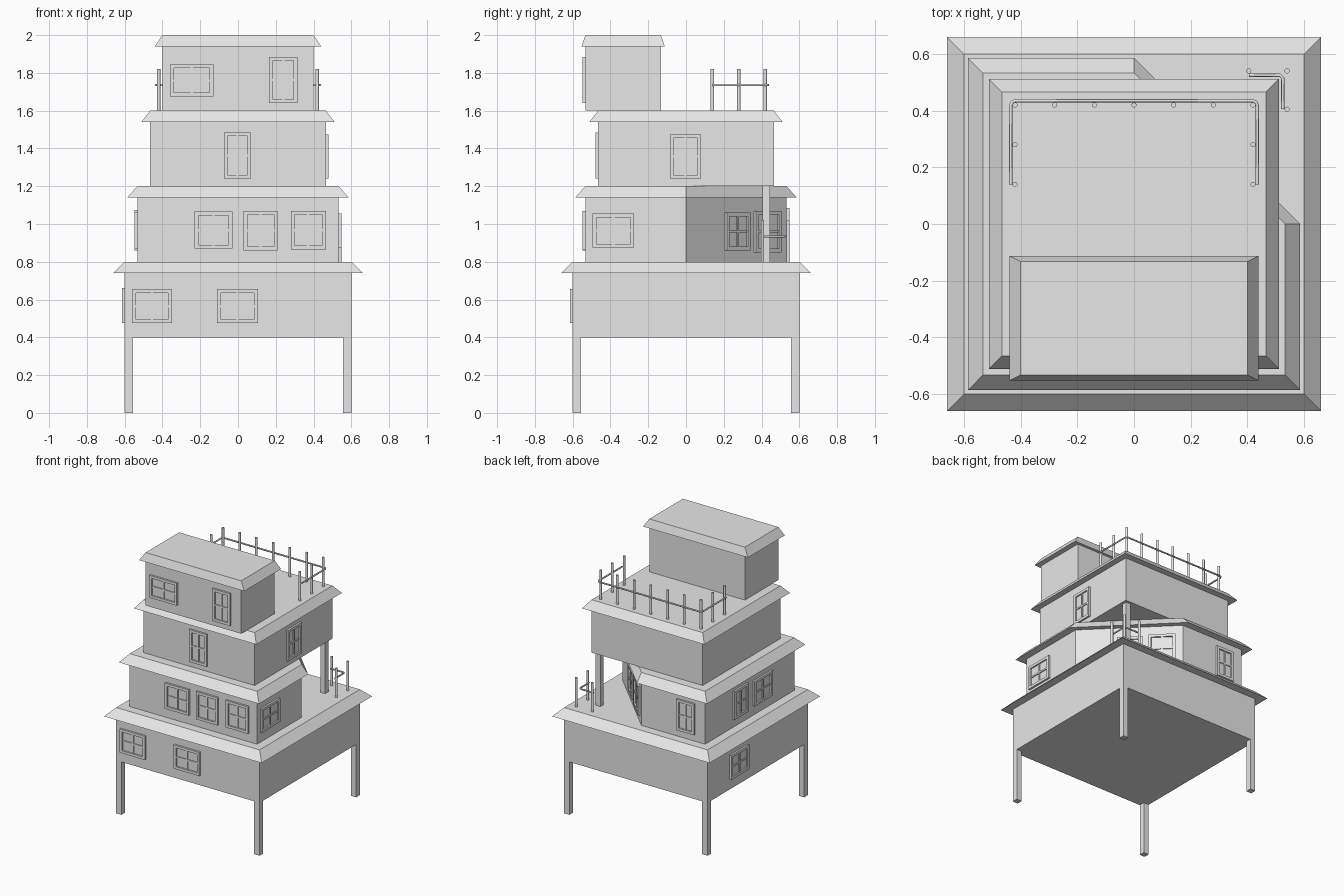
import bpy, bmesh
from math import radians
from mathutils import Matrix, Vector

cube = bpy.data.objects.get("Cube")
if cube:
    bpy.data.objects.remove(cube, do_unlink=True)

grey = bpy.data.materials.new("plain_grey")
grey.use_nodes = True
COLOUR = (0.8, 0.8, 0.8, 1)
grey.diffuse_color = COLOUR
grey.node_tree.nodes["Principled BSDF"].inputs["Base Color"].default_value = COLOUR


def finish(name, bm):
    bmesh.ops.recalc_face_normals(bm, faces=bm.faces)
    mesh = bpy.data.meshes.new(name)
    bm.to_mesh(mesh)
    bm.free()
    mesh.materials.append(grey)
    obj = bpy.data.objects.new(name, mesh)
    bpy.context.collection.objects.link(obj)
    return obj


def add_box(bm, lo, hi, matrix=Matrix()):
    lo, hi = Vector(lo), Vector(hi)
    size = Matrix.Diagonal((*(hi - lo), 1))
    bmesh.ops.create_cube(bm, size=1, matrix=matrix @ Matrix.Translation((lo + hi) / 2) @ size)


def box(name, lo, hi):
    bm = bmesh.new()
    add_box(bm, lo, hi)
    return finish(name, bm)


def storey(name, outline, base, centre_y=0):
    """Walls rising into a flared eave that slopes back to a flat roof."""
    bm = bmesh.new()
    rings = []
    for z, s in ((0, 1), (0.34, 1), (0.34, 1.1), (0.4, 1)):
        rings.append([bm.verts.new((x * s, centre_y + y * s, base + z)) for x, y in outline])
    n = len(outline)
    for a, b in zip(rings, rings[1:]):
        for i in range(n):
            j = (i + 1) % n
            bm.faces.new((a[i], a[j], b[j], b[i]))
    bm.faces.new(rings[0])
    bm.faces.new(rings[-1])
    return finish(name, bm)


def rect(hx, hy):
    return [(-hx, -hy), (hx, -hy), (hx, hy), (-hx, hy)]


def window(name, angle, dist, u0, u1, z0, z1):
    """Four-pane window; u runs along the wall to the right as seen from outside."""
    bm = bmesh.new()
    turn = Matrix.Rotation(radians(angle), 4, 'Z')
    um, zm, f, m = (u0 + u1) / 2, (z0 + z1) / 2, 0.02, 0.006

    def plate(a, b, c, d, depth):
        add_box(bm, (a, -dist - depth, c), (b, -dist + 0.005, d), turn)

    plate(u0, u0 + f, z0, z1, 0.014)
    plate(u1 - f, u1, z0, z1, 0.014)
    plate(u0 + f, u1 - f, z0, z0 + f, 0.014)
    plate(u0 + f, u1 - f, z1 - f, z1, 0.014)
    plate(um - m, um + m, z0 + f, z1 - f, 0.01)
    plate(u0 + f, u1 - f, zm - m, zm + m, 0.0095)
    plate(u0 + f, u1 - f, z0 + f, z1 - f, 0.003)
    return finish(name, bm)


def railing(name, posts, rail, base):
    """Round posts with one tube bent along them."""
    bm = bmesh.new()
    for x, y in posts:
        bmesh.ops.create_cone(bm, cap_ends=True, segments=12, radius1=0.009, radius2=0.009,
                              depth=0.22, matrix=Matrix.Translation((x, y, base + 0.11)))
    finish(name + "_posts", bm)
    curve = bpy.data.curves.new(name + "_rail", 'CURVE')
    curve.dimensions = '3D'
    curve.bevel_depth = 0.006
    curve.bevel_resolution = 1
    curve.use_fill_caps = True
    line = curve.splines.new('POLY')
    line.points.add(len(rail) - 1)
    for p, (x, y) in zip(line.points, rail):
        p.co = (x, y, base + 0.135, 1)
    curve.materials.append(grey)
    bpy.context.collection.objects.link(bpy.data.objects.new(name + "_rail", curve))


# Stacked storeys; the second has one corner cut off for a porch
storey("first_storey", rect(0.6, 0.6), 0.4)
storey("second_storey", [(-0.533, -0.533), (0.533, -0.533), (0.533, 0), (0, 0.533), (-0.533, 0.533)], 0.8)
storey("third_storey", rect(0.465, 0.465), 1.2)
storey("top_house", rect(0.4, 0.2), 1.6, -0.333)

# Stilts and porch post
for sx, side in ((-1, "right"), (1, "left")):
    for sy, end in ((-1, "front"), (1, "back")):
        x, y = sx * 0.578, sy * 0.578
        box(f"{end}_{side}_stilt", (x - 0.022, y - 0.022, 0), (x + 0.022, y + 0.022, 0.4))
box("porch_post", (0.405, 0.405, 0.8), (0.445, 0.445, 1.2))

# Windows: facing angle, wall distance, extent along wall, heights
FRONT, LEFT, PORCH, BACK, RIGHT = 0, 90, 135, 180, 270
for i, spec in enumerate((
    (FRONT, 0.6, -0.56, -0.35, 0.475, 0.655),
    (FRONT, 0.6, -0.11, 0.105, 0.475, 0.655),
    (FRONT, 0.533, -0.23, -0.03, 0.87, 1.065),
    (FRONT, 0.533, 0.03, 0.21, 0.86, 1.07),
    (FRONT, 0.533, 0.28, 0.465, 0.865, 1.07),
    (FRONT, 0.465, -0.075, 0.07, 1.24, 1.485),
    (FRONT, 0.533, -0.36, -0.13, 1.675, 1.845),
    (FRONT, 0.533, 0.165, 0.315, 1.64, 1.885),
    (LEFT, 0.533, -0.495, -0.275, 0.875, 1.055),
    (LEFT, 0.465, -0.085, 0.08, 1.24, 1.475),
    (PORCH, 0.377, -0.085, 0.092, 0.86, 1.06),
    (PORCH, 0.377, 0.134, 0.325, 0.85, 1.07),
    (BACK, 0.533, 0.3, 0.45, 0.85, 1.085),
    (RIGHT, 0.533, -0.2, -0.03, 0.86, 1.075),
    (RIGHT, 0.533, 0.04, 0.26, 0.87, 1.06),
    (RIGHT, 0.6, -0.335, -0.12, 0.475, 0.66),
)):
    window(f"window_{i + 1}", *spec)

# Railing round three sides of the terrace
terrace = [(k * 0.14, 0.42) for k in range(-3, 4)]
terrace += [(s * 0.42, y) for s in (-1, 1) for y in (0.14, 0.28)]
half = [(0.435, 0.14), (0.435, 0.418), (0.43, 0.43), (0.418, 0.435)]
railing("terrace", terrace, half + [(-x, y) for x, y in reversed(half)], 1.6)

# Small corner railing on the porch
railing("porch", [(0.405, 0.54), (0.54, 0.54), (0.54, 0.405)],
        [(0.405, 0.525), (0.515, 0.525), (0.525, 0.515), (0.525, 0.405)], 0.8)
